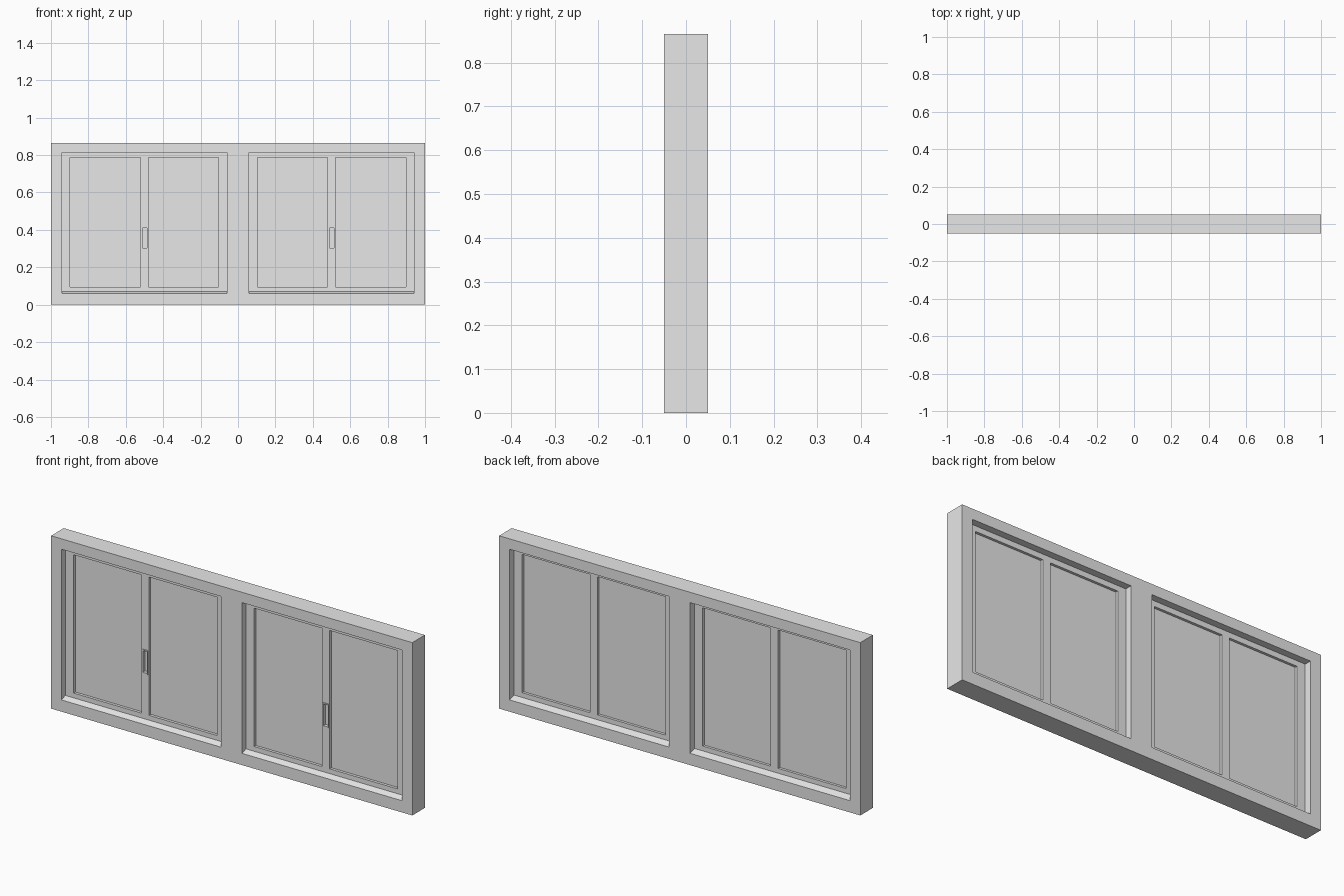
import bpy
import bmesh

if "Cube" in bpy.data.objects:
    bpy.data.objects.remove(bpy.data.objects["Cube"], do_unlink=True)

grey = bpy.data.materials.new("plain_grey")
grey.use_nodes = True
grey.diffuse_color = (0.8, 0.8, 0.8, 1)
grey.node_tree.nodes["Principled BSDF"].inputs["Base Color"].default_value = (0.8, 0.8, 0.8, 1)


def prism(name, x0, x1, profile):
    """Extrude a (y, z) profile along x."""
    bm = bmesh.new()
    face = bm.faces.new([bm.verts.new((x0, y, z)) for y, z in profile])
    out = bmesh.ops.extrude_face_region(bm, geom=[face])
    verts = [v for v in out["geom"] if isinstance(v, bmesh.types.BMVert)]
    bmesh.ops.translate(bm, verts=verts, vec=(x1 - x0, 0, 0))
    bmesh.ops.recalc_face_normals(bm, faces=bm.faces)
    mesh = bpy.data.meshes.new(name)
    bm.to_mesh(mesh)
    bm.free()
    mesh.materials.append(grey)
    obj = bpy.data.objects.new(name, mesh)
    bpy.context.collection.objects.link(obj)
    return obj


def box(name, x0, x1, y0, y1, z0, z1):
    return prism(name, x0, x1, [(y0, z0), (y1, z0), (y1, z1), (y0, z1)])


def cut(target, cutter):
    """Subtract the cutter and discard it."""
    mod = target.modifiers.new("cut", "BOOLEAN")
    mod.operation = "DIFFERENCE"
    mod.solver = "EXACT"
    mod.object = cutter
    bpy.context.view_layer.objects.active = target
    bpy.ops.object.modifier_apply(modifier=mod.name)
    bpy.data.objects.remove(cutter, do_unlink=True)


HEIGHT, HALF_DEPTH = 0.865, 0.05
SILL, HEAD = 0.07, 0.813          # sash seat and top of the openings
FRONT, BACK = -0.02, 0.015        # sash faces
HALF_OPENING = 0.442

# Outer frame, with sills sloping down to both faces
frame = box("outer_frame", -1, 1, -HALF_DEPTH, HALF_DEPTH, 0, HEIGHT)
opening = [(-0.06, HEAD), (-0.06, 0.055), (FRONT, SILL), (BACK, SILL),
           (0.06, 0.056), (0.06, HEAD)]

for side, cx in (("right", -0.5), ("left", 0.5)):
    cut(frame, prism("opening_cutter", cx - HALF_OPENING, cx + HALF_OPENING, opening))

    # Sash seated slightly inside the frame
    sash = box(side + "_sash", cx - HALF_OPENING - 0.004, cx + HALF_OPENING + 0.004,
               FRONT, BACK, SILL - 0.004, HEAD + 0.004)
    for s in (-1, 1):
        inner, outer = sorted((cx + s * 0.021, cx + s * 0.397))
        cut(sash, box("pane_cutter", inner, outer, -0.1, 0.1, 0.094, 0.786))
        # Pane held in the sash
        box(f"{side}_window_pane_{'a' if s < 0 else 'b'}", inner - 0.003, outer + 0.003,
            FRONT + 0.014, BACK - 0.013, 0.091, 0.789)

    # Recessed pull on the middle stile
    cut(sash, box("pull_cutter", cx - 0.01, cx + 0.014, -0.1, FRONT + 0.014, 0.303, 0.411))
    rim = box(side + "_pull_rim", cx - 0.013, cx + 0.017, FRONT - 0.004, FRONT + 0.002,
              0.297, 0.417)
    cut(rim, box("rim_cutter", cx - 0.01, cx + 0.014, -0.1, 0.1, 0.303, 0.411))
